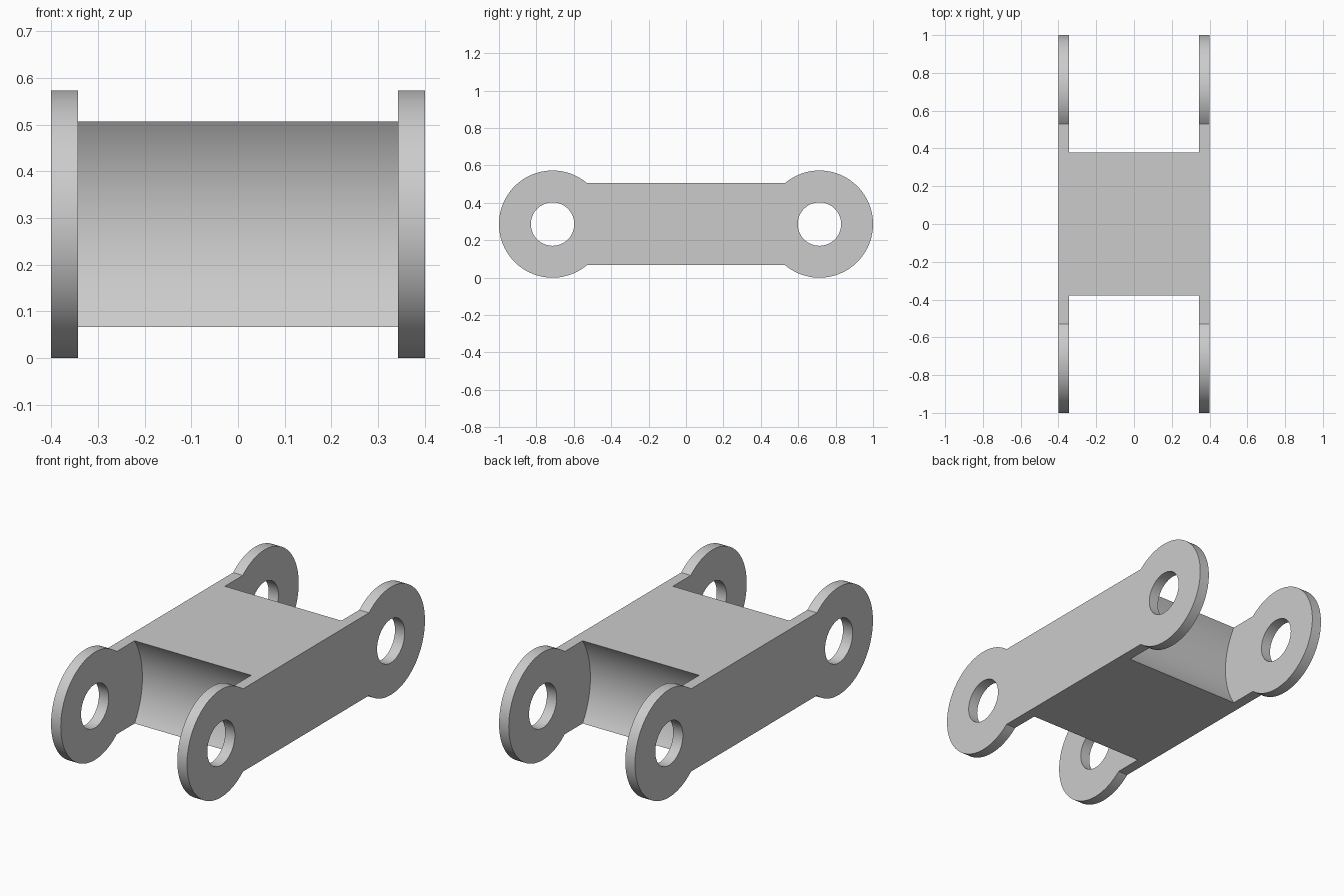
import bpy, bmesh, math

cube = bpy.data.objects.get("Cube")
if cube:
    bpy.data.objects.remove(cube, do_unlink=True)

HALF_WIDTH, INNER = 0.4, 0.343      # outer and inner plate faces
LOBE, HOLE, CLEARANCE = 0.2865, 0.116, 0.4
HALF_BAR = 0.22
PIN_Y = 1 - LOBE
PIN_Z = LOBE

steel = bpy.data.materials.new("light grey")
steel.use_nodes = True
GREY = (0.6, 0.6, 0.6, 1)
steel.diffuse_color = GREY
steel.node_tree.nodes["Principled BSDF"].inputs["Base Color"].default_value = GREY


def prism(name, outline, half):
    """Solid of a (y, z) outline spanning -half to half along x."""
    bm = bmesh.new()
    face = bm.faces.new([bm.verts.new((-half, y, z)) for y, z in outline])
    grown = bmesh.ops.extrude_face_region(bm, geom=[face], use_keep_orig=True)
    verts = [v for v in grown["geom"] if isinstance(v, bmesh.types.BMVert)]
    bmesh.ops.translate(bm, verts=verts, vec=(2 * half, 0, 0))
    bmesh.ops.recalc_face_normals(bm, faces=bm.faces)
    mesh = bpy.data.meshes.new(name)
    bm.to_mesh(mesh)
    bm.free()
    mesh.materials.append(steel)
    obj = bpy.data.objects.new(name, mesh)
    bpy.context.collection.objects.link(obj)
    return obj


def arc(y, radius, start, end, steps):
    angles = [start + (end - start) * i / steps for i in range(steps + 1)]
    return [(y + radius * math.cos(a), PIN_Z + radius * math.sin(a)) for a in angles]


def circle(y, radius, steps):
    return arc(y, radius, 0, math.tau, steps)[:-1]


# Link body: straight bar with a round lobe at each end
sweep = math.pi - math.asin(HALF_BAR / LOBE)
back_lobe = arc(PIN_Y, LOBE, -sweep, sweep, 72)
front_lobe = [(-y, 2 * PIN_Z - z) for y, z in back_lobe]
link = prism("link_body", back_lobe + front_lobe, HALF_WIDTH)

# Concave clearance between the plates, and pin holes through them
cutters = []
for side in (-1, 1):
    cutters.append(prism("clearance_cutter", circle(side * PIN_Y, CLEARANCE, 128), INNER))
    cutters.append(prism("pin_hole_cutter", circle(side * PIN_Y, HOLE, 64), 0.5))

bpy.ops.object.select_all(action="DESELECT")
bpy.context.view_layer.objects.active = link
link.select_set(True)
for cutter in cutters:
    cutter.hide_render = True
    cut = link.modifiers.new("cut", "BOOLEAN")
    cut.operation = "DIFFERENCE"
    cut.solver = "EXACT"
    cut.object = cutter
    bpy.ops.object.modifier_apply(modifier=cut.name)
for cutter in cutters:
    bpy.data.objects.remove(cutter, do_unlink=True)

bpy.ops.object.shade_smooth_by_angle(angle=math.radians(25))
